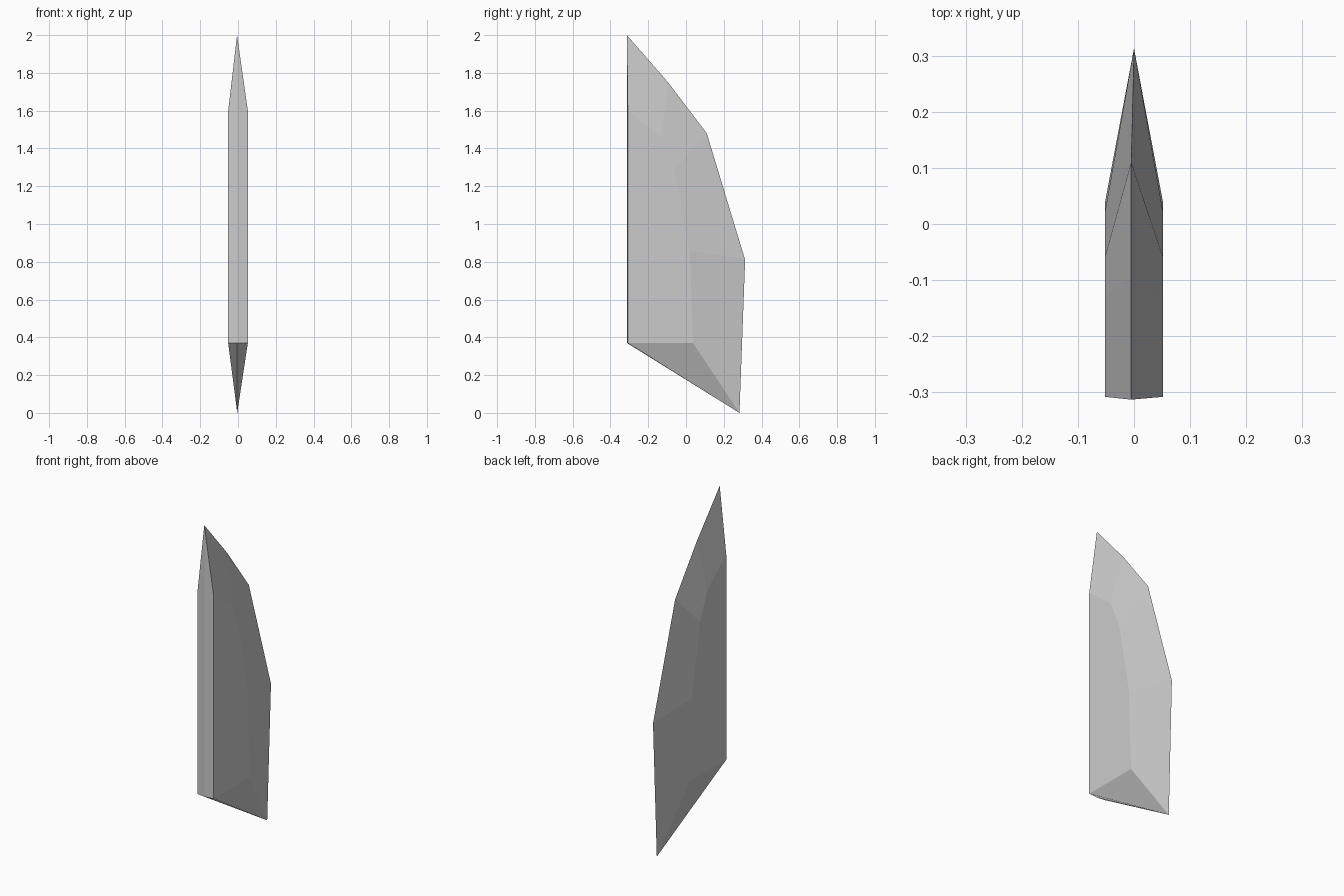
import bpy
import bmesh

cube = bpy.data.objects.get("Cube")
if cube:
    bpy.data.objects.remove(cube, do_unlink=True)

# Single stone-grey colour
grey = bpy.data.materials.new("pale grey")
grey.use_nodes = True
colour = (0.6, 0.6, 0.6, 1)
grey.diffuse_color = colour
grey.node_tree.nodes["Principled BSDF"].inputs["Base Color"].default_value = colour

# Centre rim (x, y, z) and flat cheek outline (y, z), matched point for point
RIM = [(-0.005, -0.313, 0.37), (-0.005, -0.313, 2.0), (-0.005, -0.095, 1.75),
       (-0.005, 0.11, 1.48), (0, 0.313, 0.81), (-0.004, 0.283, 0)]
CHEEK = [(-0.308, 0.37), (-0.308, 1.6), (-0.13, 1.46),
         (-0.06, 1.29), (0.02, 0.86), (0.037, 0.37)]
HALF_WIDTH = 0.052

bm = bmesh.new()
rim = [bm.verts.new(p) for p in RIM]
count = len(rim)

# Each half: a flat cheek surrounded by facets falling to the rim
for side in (-1, 1):
    cheek = [bm.verts.new((side * HALF_WIDTH, y, z)) for y, z in CHEEK]
    bm.faces.new(cheek)
    for i in range(count):
        j = (i + 1) % count
        bm.faces.new((rim[i], rim[j], cheek[j], cheek[i]))

bmesh.ops.recalc_face_normals(bm, faces=bm.faces[:])
mesh = bpy.data.meshes.new("shard_blade")
bm.to_mesh(mesh)
bm.free()
mesh.materials.append(grey)
blade = bpy.data.objects.new("shard_blade", mesh)
bpy.context.collection.objects.link(blade)
